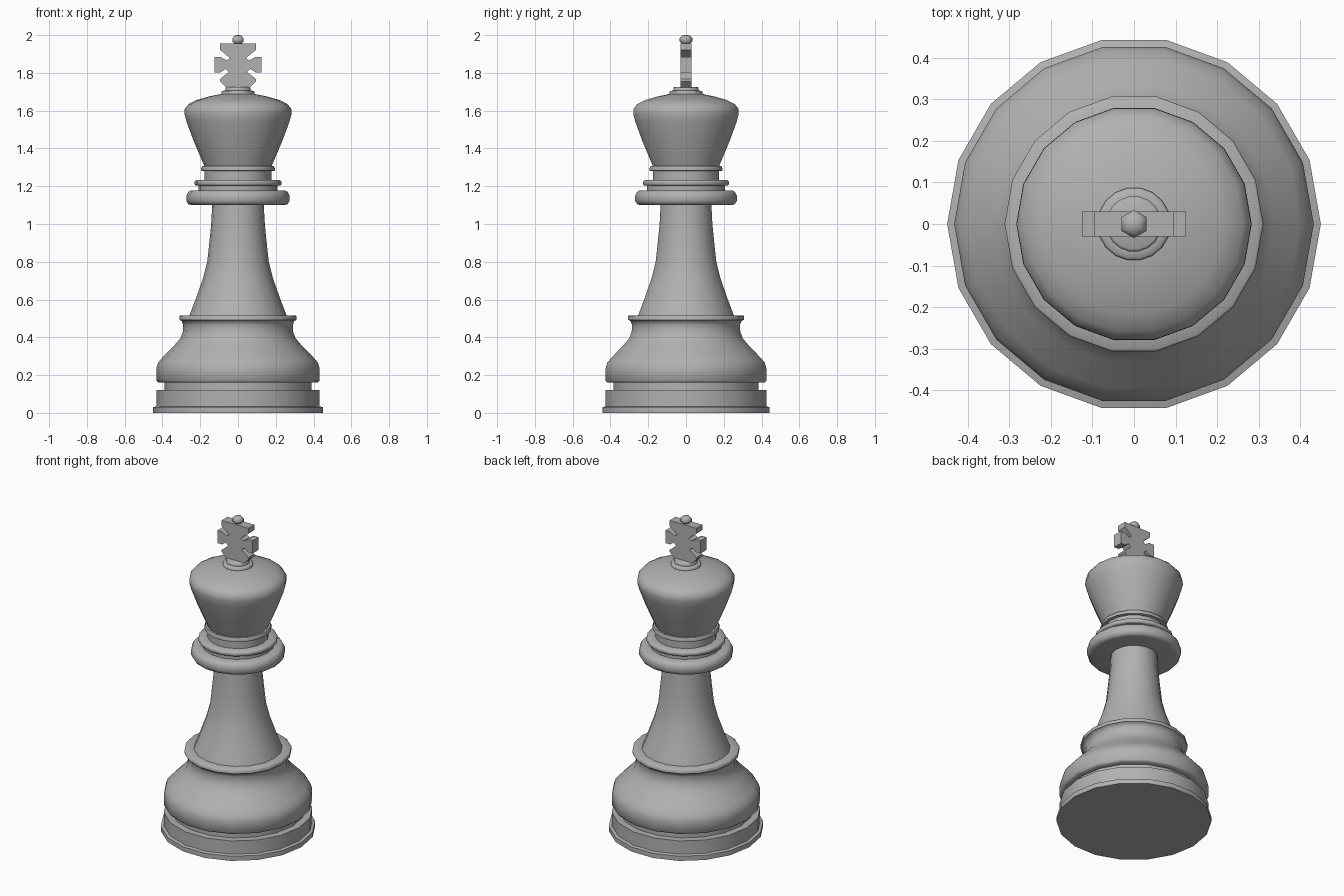
import bpy, bmesh, math

SIDES = 18
grey = bpy.data.materials.new("dark_grey")
grey.diffuse_color = (0.44, 0.44, 0.44, 1)


def finish(name, bm, angle=62):
    bmesh.ops.recalc_face_normals(bm, faces=bm.faces)
    mesh = bpy.data.meshes.new(name)
    bm.to_mesh(mesh)
    bm.free()
    mesh.materials.append(grey)
    ob = bpy.data.objects.new(name, mesh)
    bpy.context.collection.objects.link(ob)
    bpy.ops.object.select_all(action='DESELECT')
    ob.select_set(True)
    bpy.context.view_layer.objects.active = ob
    bpy.ops.object.shade_smooth_by_angle(angle=math.radians(angle))
    return ob


def lathe(name, profile, sides=SIDES, angle=62):
    """Closed turned solid from (radius, height) points, bottom to top."""
    bm = bmesh.new()
    rings = []
    for r, z in profile:
        rings.append([bm.verts.new((r * math.cos(2 * math.pi * i / sides),
                                    r * math.sin(2 * math.pi * i / sides), z))
                      for i in range(sides)])
    for a, b in zip(rings, rings[1:]):
        for i in range(sides):
            j = (i + 1) % sides
            bm.faces.new((a[i], a[j], b[j], b[i]))
    bm.faces.new(rings[0][::-1])
    bm.faces.new(rings[-1])
    return finish(name, bm, angle)


# Foot, grooved plinth, bulge and waist rim
lathe("base", [
    (0.449, 0), (0.449, 0.03), (0.432, 0.035), (0.432, 0.12), (0.39, 0.12),
    (0.39, 0.16), (0.422, 0.16), (0.432, 0.17), (0.432, 0.235), (0.424, 0.265),
    (0.40, 0.293), (0.335, 0.36), (0.305, 0.395), (0.292, 0.43),
    (0.29, 0.465), (0.298, 0.487), (0.311, 0.492), (0.311, 0.512),
    (0.306, 0.516), (0.25, 0.516)])

# Flared column
lathe("stem", [
    (0.258, 0.514), (0.225, 0.60), (0.186, 0.71), (0.163, 0.80),
    (0.152, 0.90), (0.142, 1.0), (0.136, 1.11)])

# Stacked collar rings
lathe("collar", [
    (0.135, 1.10), (0.245, 1.10), (0.263, 1.105), (0.273, 1.122),
    (0.273, 1.15), (0.263, 1.17), (0.25, 1.177), (0.21, 1.178),
    (0.21, 1.203), (0.225, 1.204), (0.23, 1.21), (0.23, 1.225),
    (0.222, 1.232), (0.177, 1.232), (0.177, 1.28), (0.195, 1.282),
    (0.197, 1.292), (0.19, 1.306), (0.17, 1.306)])

# Crown with domed top
lathe("head", [
    (0.177, 1.304), (0.235, 1.44), (0.272, 1.54), (0.283, 1.58),
    (0.282, 1.61), (0.262, 1.635), (0.22, 1.656), (0.15, 1.676),
    (0.09, 1.688)])

# Small steps under the cross
lathe("finial_steps", [
    (0.088, 1.68), (0.088, 1.70), (0.083, 1.705), (0.067, 1.706),
    (0.067, 1.722), (0.06, 1.726)])

# Flared cross, extruded in depth
half = [(0.06, 1.72), (0.095, 1.755), (0.095, 1.768), (0.048, 1.805),
        (0.065, 1.822), (0.092, 1.803), (0.125, 1.803), (0.125, 1.884),
        (0.092, 1.884), (0.06, 1.866), (0.042, 1.878), (0.095, 1.922),
        (0.095, 1.956)]
outline = half + [(-x, z) for x, z in reversed(half)]
bm = bmesh.new()
face = bm.faces.new([bm.verts.new((x, -0.03, z)) for x, z in outline])
ext = bmesh.ops.extrude_face_region(bm, geom=[face])
bmesh.ops.translate(bm, vec=(0, 0.06, 0),
                    verts=[v for v in ext["geom"] if isinstance(v, bmesh.types.BMVert)])
finish("cross", bm, 20)

# Ball on top
ball = lathe("top_ball", [
    (0.018, 1.95), (0.034, 1.966), (0.034, 1.984), (0.02, 1.997), (0.006, 2.0)],
    6, 80)
ball.rotation_euler.z = math.radians(30)
